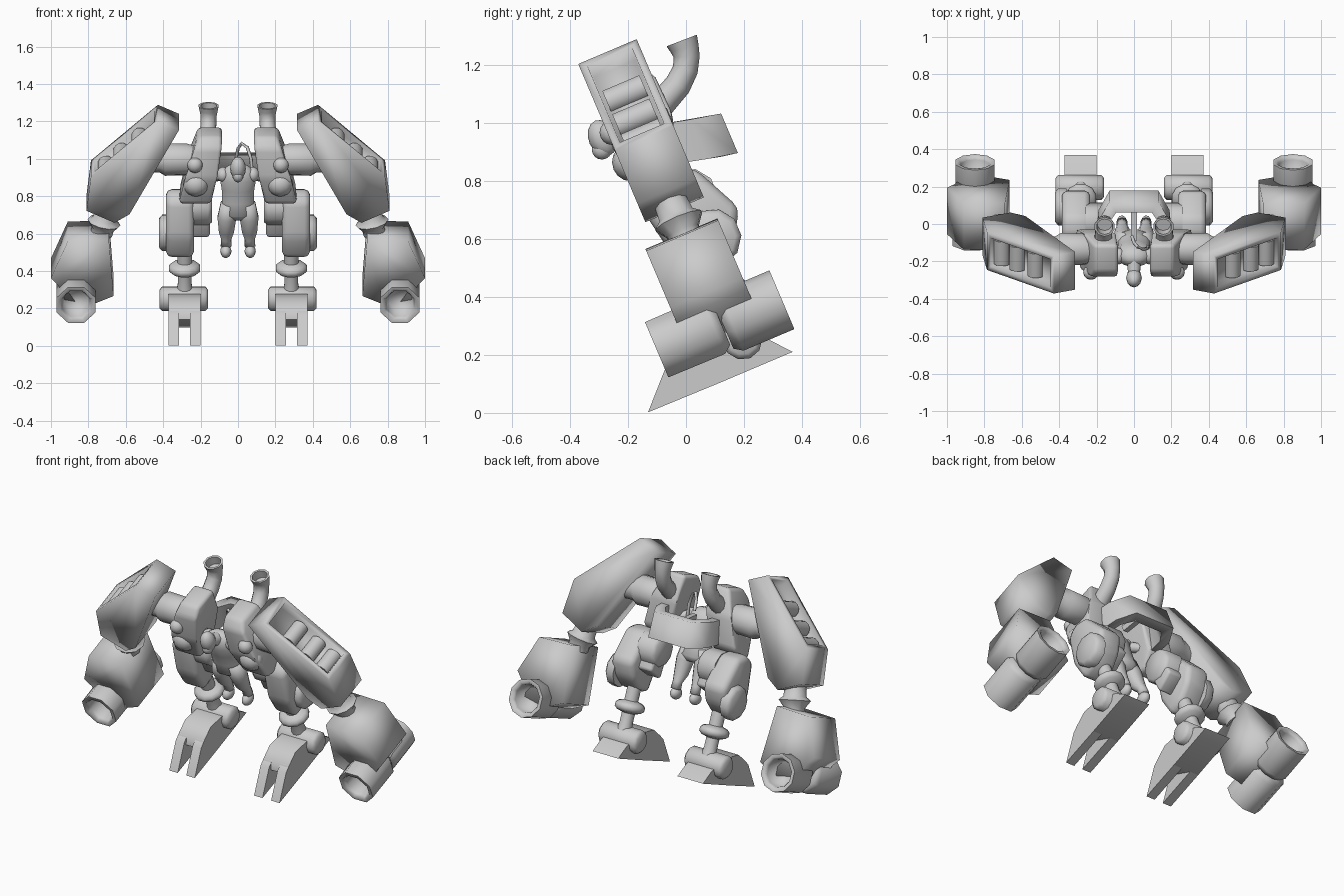
import bpy, bmesh, math
from mathutils import Vector, Matrix

if "Cube" in bpy.data.objects:
    bpy.data.objects.remove(bpy.data.objects["Cube"])

LEAN = math.radians(23)          # the whole machine leans forward
grey = bpy.data.materials.new("plain_grey")
grey.diffuse_color = (0.6, 0.6, 0.6, 1)
grey.use_nodes = True
grey.node_tree.nodes["Principled BSDF"].inputs["Base Color"].default_value = grey.diffuse_color


def finish(name, bm, mirror=True, bevel=0, angle=60):
    bmesh.ops.recalc_face_normals(bm, faces=bm.faces)
    me = bpy.data.meshes.new(name)
    if bevel:
        bmesh.ops.bevel(bm, geom=bm.edges[:], offset=bevel, segments=2,
                        profile=0.5, affect='EDGES', clamp_overlap=True)
    bm.to_mesh(me)
    bm.free()
    me.materials.append(grey)
    me.shade_smooth()
    if angle < 180:
        me.set_sharp_from_angle(angle=math.radians(angle))
    ob = bpy.data.objects.new(name, me)
    bpy.context.collection.objects.link(ob)
    ob.rotation_euler.x = LEAN
    if mirror:
        ob.modifiers.new("mirror", 'MIRROR').use_axis[0] = True
    return ob


def prism_mesh(pts, axis, a, b):
    """Extrude a profile: axis 'x' takes (y, z) points, 'y' takes (x, z), 'z' takes (x, y)."""
    bm = bmesh.new()
    put = {'x': lambda p, t: (t, p[0], p[1]), 'y': lambda p, t: (p[0], t, p[1]),
           'z': lambda p, t: (p[0], p[1], t)}[axis]
    r0 = [bm.verts.new(put(p, a)) for p in pts]
    r1 = [bm.verts.new(put(p, b)) for p in pts]
    n = len(pts)
    bm.faces.new(r0)
    bm.faces.new(r1[::-1])
    for i in range(n):
        bm.faces.new((r0[i], r0[(i + 1) % n], r1[(i + 1) % n], r1[i]))
    return bm


def prism(name, pts, axis, a, b, **kw):
    return finish(name, prism_mesh(pts, axis, a, b), **kw)


def bridge(bm, rings):
    n = len(rings[0])
    for p, q in zip(rings, rings[1:]):
        for i in range(n):
            bm.faces.new((p[i], p[(i + 1) % n], q[(i + 1) % n], q[i]))
    bm.faces.new(rings[0][::-1])
    return bm.faces.new(rings[-1])


def lathe(name, centre, axis, prof, n=12, squash=1, **kw):
    """Rings of (distance along axis, radius); squash scales depth of upright shapes."""
    bm = bmesh.new()
    rot = Vector(axis).to_track_quat('Z', 'Y').to_matrix()
    rings = []
    for t, r in prof:
        ring = []
        for i in range(n):
            a = 2 * math.pi * (i + 0.5) / n
            p = rot @ Vector((r * math.cos(a), r * math.sin(a), t))
            p.y *= squash
            ring.append(bm.verts.new(Vector(centre) + p))
        rings.append(ring)
    bridge(bm, rings)
    return finish(name, bm, **kw)


def tube(name, path, n=10, hollow=0, **kw):
    """Bent tube through (x, y, z, radius) points, with an optional open far end."""
    bm = bmesh.new()
    P = [Vector(p[:3]) for p in path]
    rings = []
    for i, p in enumerate(P):
        d = (P[min(i + 1, len(P) - 1)] - P[max(i - 1, 0)]).normalized()
        u = d.cross(Vector((1, 0.01, 0.02))).normalized()
        v = d.cross(u)
        rings.append([bm.verts.new(p + path[i][3] * (u * math.cos(a) + v * math.sin(a)))
                      for a in (2 * math.pi * k / n for k in range(n))])
    end = bridge(bm, rings)
    if hollow:
        bmesh.ops.recalc_face_normals(bm, faces=bm.faces)
        bmesh.ops.inset_individual(bm, faces=[end], thickness=.012)
        bmesh.ops.inset_individual(bm, faces=[end], thickness=.003, depth=-hollow)
    return finish(name, bm, **kw)


def ball(name, c, r, **kw):
    bm = bmesh.new()
    bmesh.ops.create_uvsphere(bm, u_segments=12, v_segments=8, radius=1,
                              matrix=Matrix.Translation(c) @ Matrix.Diagonal((*r, 1)))
    return finish(name, bm, angle=180, **kw)


X, Y, Z = (1, 0, 0), (0, 1, 0), (0, 0, 1)

# shoulder shells with a recess in the sloping outer face
shell = prism_mesh([(.315, 1.2), (.428, 1.253), (.786, .93), (.81, .73), (.66, .66), (.58, .71)],
                   'y', .128, .347)
bmesh.ops.recalc_face_normals(shell, faces=shell.faces)
slope = [f for f in shell.faces if f.normal.x > .5 and f.normal.z > .5]
bmesh.ops.inset_individual(shell, faces=slope, thickness=.038)
bmesh.ops.inset_individual(shell, faces=slope, thickness=.004, depth=-.06)
finish("shoulder_shell", shell, angle=180)
for x in (.715, .632, .535):     # canisters lying in the recess
    lathe("canister", (x - .01, .168, 1.253 - (x - .428) * .902 - .065), Y,
          [(0, .045), (.139, .045)], n=12)

# arm joints and wrist necks
lathe("shoulder_joint", (.22, .265, .97), X, [(0, .07), (.05, .085), (.17, .088), (.2, .07), (.3, .07)])
lathe("wrist_neck", (.73, .235, .55), (-.2, 0, 1),
      [(0, .06), (.03, .06), (.07, .09), (.09, .065), (.15, .06)], n=10)

# forearm blocks, front and rear barrels
prism("forearm", [(.91, .568), (.69, .575), (.665, .25), (.78, .2), (.93, .23), (.96, .31), (1.0, .355)],
      'y', .092, .362, angle=180)
lathe("front_barrel", (.866, -.008, .24), Y,
      [(.10, .07), (.02, .08), (0, .09), (0, .112), (.212, .114), (.24, .09)], n=8, angle=85)
lathe("rear_barrel", (.85, .457, .23), (0, -1, 0),
      [(.10, .07), (.02, .08), (0, .09), (0, .11), (.19, .11), (.22, .09)], n=10, angle=85)

# torso pods narrowing and leaning inwards towards the top
pod = prism_mesh([(.15, 1.08), (.20, 1.13), (.355, 1.125), (.36, .97), (.31, .80), (.22, .74),
                  (.15, .76), (.125, .92)], 'x', 0, 1)
for v in pod.verts:
    t = (v.co.z - .74) / .39
    inner, outer = .15 - .065 * min(1, 1.6 * t), .315 - .105 * t * t
    v.co.x = inner + v.co.x * (outer - inner)
finish("torso_pod", pod, bevel=.02)
ball("upper_lamp", (.23, .14, .99), (.042, .04, .042))
ball("lower_lamp", (.225, .16, .87), (.07, .062, .065))

# exhaust pipes, rear yoke and its link
tube("exhaust_pipe", [(.17, .27, 1.0, .05), (.165, .346, 1.018, .048), (.162, .416, 1.052, .046),
                      (.158, .460, 1.09, .044), (.157, .482, 1.13, .045), (.157, .487, 1.16, .05),
                      (.157, .488, 1.188, .056)], hollow=.05)
yoke = prism_mesh([(-.2, .30), (-.19, .41), (-.13, .515), (.13, .515), (.19, .41), (.2, .30), (.15, .30),
                   (.14, .39), (.095, .455), (-.095, .455), (-.14, .39), (-.15, .30)], 'z', .755, .903)
for v in yoke.verts:
    v.co.z += max(0, .5 - v.co.y) * .25
finish("rear_yoke", yoke, mirror=False, angle=80)
prism("spine_bar", [(.30, .93), (.46, .88), (.46, .85), (.30, .89)], 'x', -.015, .015, mirror=False)

# thighs, hips and knee discs
prism("thigh", [(.2, .75), (.27, .79), (.36, .76), (.445, .58), (.39, .49), (.3, .43), (.2, .42),
                (.17, .56)], 'x', .235, .385, bevel=.03)
lathe("hip", (.14, .3, .68), X, [(0, .085), (.02, .1), (.12, .1)], n=10)
prism("hip_block", [(.23, .72), (.34, .74), (.37, .56), (.25, .52)], 'x', .15, .25, bevel=.015)
lathe("thigh_disc", (.36, .32, .52), X, [(0, .1), (.045, .1), (.062, .08)], n=10)

# shins with collars
lathe("shin", (.285, .285, .17), Z,
      [(0, .05), (.07, .038), (.125, .038), (.135, .07), (.15, .086), (.17, .086), (.185, .07),
       (.195, .04), (.3, .04)], n=12)

# feet: ankle roller, heel wedge and two toes with a sloping slit between
lathe("ankle_roller", (.16, .278, .155), X, [(0, .05), (.015, .068), (.245, .068), (.26, .05)], n=10)
prism("foot", [(.13, .05), (.421, .05), (.364, .118), (.25, .2), (.12, .225), (.03, .19), (.01, .15)],
      'x', .2, .372, angle=70)
for a in (.2, .315):
    prism("toe", [(-.12, .053), (.15, .05), (.15, .2), (.04, .194), (.0, .175)], 'x', a, a + .057)

# pilot: head, body, arms and legs
ball("pilot_head", (0, .105, .985), (.042, .048, .065), mirror=False)
ball("pilot_jaw", (0, .088, .95), (.03, .035, .035), mirror=False)
lathe("pilot_body", (0, .2, .66), Z,
      [(0, .06), (.03, .095), (.1, .088), (.17, .09), (.23, .1), (.28, .08), (.31, .035)],
      squash=.65, mirror=False, angle=180)
tube("pilot_neck", [(0, .19, .93, .04), (0, .14, .96, .035), (0, .11, .98, .03)], mirror=False)
ball("pilot_shoulder", (.08, .2, .91), (.035, .045, .04))
tube("pilot_arm", [(.08, .2, .91, .033), (.12, .23, .89, .03), (.16, .26, .87, .025)], n=8)
tube("pilot_leg", [(.045, .2, .74, .05), (.06, .195, .66, .052), (.062, .2, .58, .042),
                   (.063, .215, .53, .028), (.064, .215, .49, .03)], angle=180)
ball("pilot_foot", (.065, .2, .465), (.03, .045, .035))

# feed hose curling beside the head
tube("feed_hose", [(-.01, .33, .95, .009), (0, .32, 1.01, .009), (.02, .31, 1.045, .009),
                   (.05, .29, 1.03, .009), (.07, .27, .97, .009), (.075, .25, .9, .009)],
     n=8, mirror=False)
